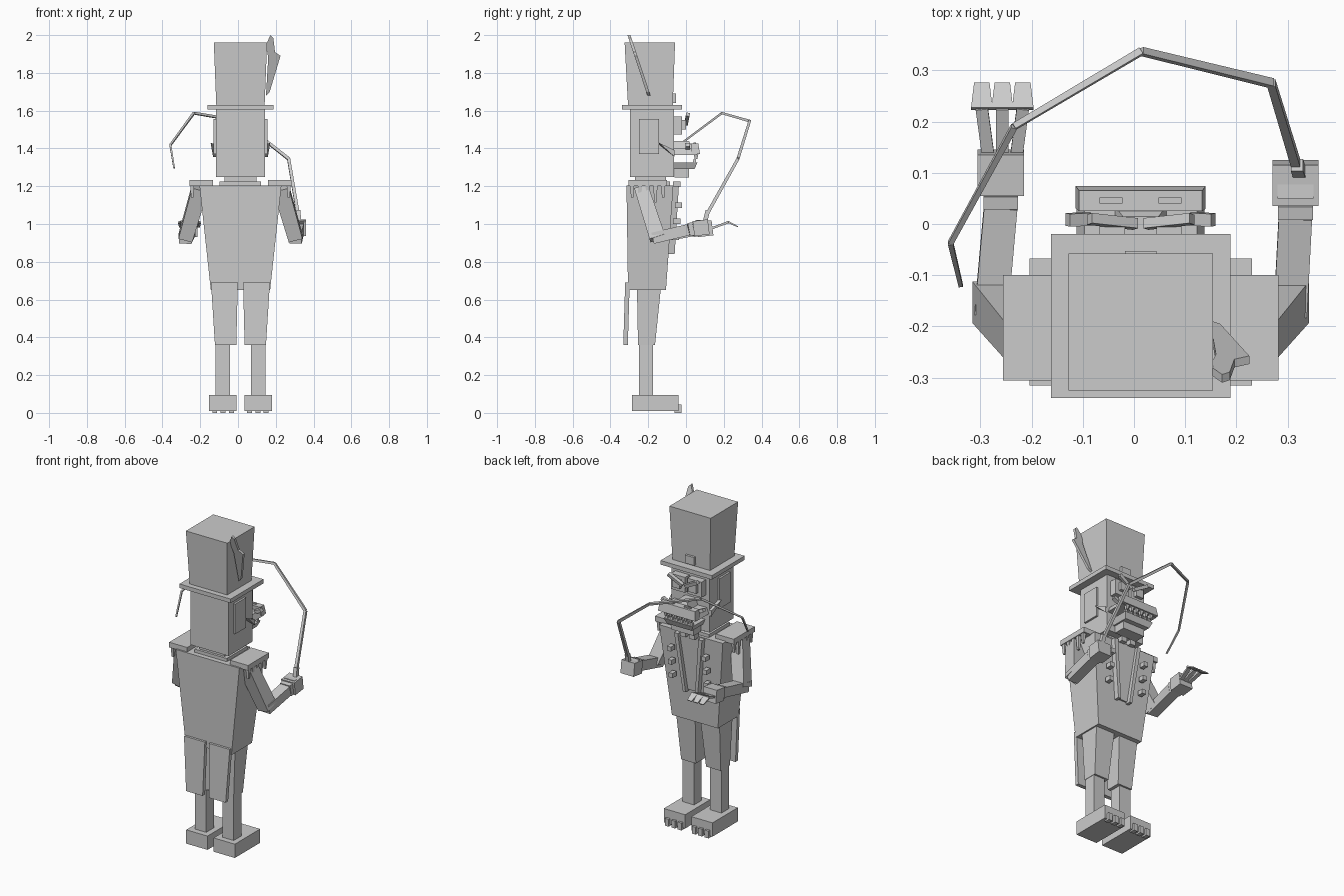
import bpy, bmesh
from mathutils import Vector

if "Cube" in bpy.data.objects:
    bpy.data.objects.remove(bpy.data.objects["Cube"])

GREY = (0.6, 0.6, 0.6, 1)
mat = bpy.data.materials.new("plain grey")
mat.use_nodes = True
mat.diffuse_color = GREY
mat.node_tree.nodes["Principled BSDF"].inputs["Base Color"].default_value = GREY
CX = 0.013  # body centre line


def finish(name, bm):
    bmesh.ops.recalc_face_normals(bm, faces=bm.faces)
    me = bpy.data.meshes.new(name)
    bm.to_mesh(me)
    bm.free()
    me.materials.append(mat)
    ob = bpy.data.objects.new(name, me)
    bpy.context.collection.objects.link(ob)
    return ob


def loft(name, low, high):
    """Solid between two matching loops of points."""
    bm = bmesh.new()
    a = [bm.verts.new(p) for p in low]
    b = [bm.verts.new(p) for p in high]
    bm.faces.new(a)
    bm.faces.new(b)
    for i in range(len(a)):
        j = (i + 1) % len(a)
        bm.faces.new((a[i], a[j], b[j], b[i]))
    return finish(name, bm)


def rect(x0, x1, y0, y1, z):
    return [(x0, y0, z), (x1, y0, z), (x1, y1, z), (x0, y1, z)]


def block(name, x, y, z, top_x=None, top_y=None):
    """Box, tapered when the top spans are given."""
    return loft(name, rect(*x, *y, z[0]), rect(*(top_x or x), *(top_y or y), z[1]))


def beam(name, p, q, w, d, w2=None, d2=None):
    """Square bar from p to q, w across x and d across the other way."""
    p, q = Vector(p), Vector(q)
    axis = (q - p).normalized()
    side = Vector((1, 0, 0)) - axis * axis.x
    side.normalize()
    up = axis.cross(side)
    ring = lambda c, a, b: [c + side * a * i / 2 + up * b * j / 2
                            for i, j in ((-1, -1), (1, -1), (1, 1), (-1, 1))]
    return loft(name, ring(p, w, d), ring(q, w2 or w, d2 or d))


def span(s, inner, outer):
    """X span on one side of the centre line."""
    return tuple(sorted((CX + s * inner, CX + s * outer)))


def mid(half):
    return (CX - half, CX + half)


# Hat
block("hat_brim", mid(0.175), (-0.34, -0.02), (1.605, 1.63))
block("hat_crown", mid(0.128), (-0.307, -0.07), (1.63, 1.96), mid(0.141), (-0.325, -0.058))
block("hat_badge", mid(0.031), (-0.08, -0.053), (1.64, 1.69))
feather = [(.148, 1.68), (.168, 1.7), (.225, 1.89), (.196, 1.91), (.187, 1.985),
           (.172, 2.0), (.148, 1.95), (.16, 1.88)]
lean = lambda x, z, off: (x, -0.196 - (z - 1.68) * 0.33 + off, z)
loft("hat_feather", [lean(x, z, -0.008) for x, z in feather],
     [lean(x, z, 0.008) for x, z in feather])

# Head and neck
block("head", mid(0.13), (-0.296, -0.063), (1.25, 1.605))
block("neck", mid(0.085), (-0.27, -0.106), (1.2, 1.25))
block("collar", mid(0.11), (-0.285, -0.085), (1.2, 1.225))

# Muzzle and jaw
block("upper_jaw", mid(0.125), (-0.07, 0.06), (1.365, 1.40), mid(0.11), (-0.07, 0.035))
block("muzzle_front", mid(0.127), (0.03, 0.074), (1.37, 1.425), mid(0.12), (0.025, 0.065))
block("muzzle_bridge", mid(0.05), (-0.07, 0.035), (1.4, 1.44), mid(0.035), (-0.07, 0.015))
block("lower_jaw", mid(0.085), (-0.07, 0.045), (1.29, 1.325), mid(0.10), (-0.07, 0.06))
block("chin", mid(0.075), (-0.06, 0.015), (1.245, 1.295))
for i in range(6):
    x = CX + (i - 2.5) * 0.034
    block("lower_tooth", (x - .01, x + .01), (0.035, 0.055), (1.32, 1.345),
          (x - .006, x + .006), (0.04, 0.052))
    block("upper_tooth", (x - .006, x + .006), (0.045, 0.06), (1.345, 1.372),
          (x - .011, x + .011), (0.042, 0.066))

for s, side in ((-1, "right"), (1, "left")):
    # Face details
    block(side + "_head_panel", span(s, 0.12, 0.142), (-0.249, -0.143), (1.37, 1.555))
    block(side + "_eye_frame", span(s, 0.008, 0.104), (-0.07, -0.02), (1.475, 1.57))
    beam(side + "_eye", (CX + s * .056, -0.03, 1.525), (CX + s * .056, 0.0, 1.525), .05, .05)
    block(side + "_nostril", span(s, 0.035, 0.08), (0.04, 0.052), (1.42, 1.432))
    beam(side + "_brow", (CX + s * .01, 0.0, 1.53), (CX + s * .1, 0.01, 1.58), .02, .02)
    beam(side + "_whisker", (CX + s * .1, 0.01, 1.4), (CX + s * .142, 0.008, 1.42), .02, .025)
    loft(side + "_cheek", [(CX + s * .13, -.142, 1.42), (CX + s * .13, -.06, 1.355),
                           (CX + s * .13, -.06, 1.39)],
         [(CX + s * .158, -.142, 1.43), (CX + s * .145, -.06, 1.355),
          (CX + s * .145, -.06, 1.39)])

    # Bow, lapels and coat buttons
    block(side + "_bow", span(s, 0.012, 0.05), (-0.07, -0.03), (1.195, 1.225))
    loft(side + "_lapel", [(CX + s * x, y, .84) for x, y in
                           ((.032, -.105), (.05, -.105), (.05, -.06), (.032, -.06))],
         [(CX + s * x, y, 1.2) for x, y in
          ((.07, -.07), (.095, -.07), (.095, -.038), (.07, -.038))])
    for i in range(3):
        z = 0.93 + i * 0.085
        y = -0.08 + (z - 0.69) * 0.1
        block(side + "_button", span(s, .105, .132), (y - .02, y + .018), (z - .014, z + .014))

    # Shoulder pad with hanging fringe
    block(side + "_shoulder_pad", span(s, 0.146, 0.269), (-0.305, -0.10), (1.2, 1.232))
    for i in range(5):
        y = -0.285 + i * 0.041
        drop = 0.06 + 0.025 * (i % 2)
        block(side + "_fringe", span(s, .25, .262), (y - .006, y + .006),
              (1.2 - drop, 1.2), span(s, .245, .265), (y - .011, y + .011))

    # Coat tail and leg
    block(side + "_coat_tail", span(s, 0.022, 0.135), (-0.332, -0.308), (0.36, 0.69),
          span(s, 0.014, 0.156), (-0.322, -0.298))
    block(side + "_thigh", span(s, 0.035, 0.135), (-0.254, -0.164), (0.36, 0.69),
          span(s, 0.016, 0.15), (-0.26, -0.13))
    block(side + "_shin", span(s, 0.055, 0.133), (-0.25, -0.175), (0.09, 0.37))
    block(side + "_foot", span(s, 0.021, 0.166), (-0.286, -0.04), (0.01, 0.095))
    for i in range(3):
        x = 0.048 + i * 0.044
        block(side + "_toe", span(s, x - .013, x + .013), (-0.06, -0.025), (0, 0.045))

    # Arm
    elbow = Vector((CX + s * 0.292, -0.15, 0.925))
    wrist = Vector((s * 0.315, 0.015, 0.97)) if s > 0 else Vector((-0.26, 0.035, 0.965))
    beam(side + "_upper_arm", (CX + s * .215, -0.235, 1.19), elbow, .085, .075, .075, .085)
    beam(side + "_forearm", elbow + Vector((0, -.025, 0)), wrist, .065, .06)
    hand = wrist + Vector((0, 0.025, 0.005))
    beam(side + "_cuff", wrist, hand, .068, .07)
    beam(side + "_hand", hand, hand + Vector((0, 0.08, 0.01)), .09, .08)

# Torso with shirt front
block("torso", mid(0.157), (-0.307, -0.106), (0.65, 1.205), mid(0.217), (-0.315, -0.067))
block("shirt_front", mid(0.032), (-0.15, -0.083), (0.85, 1.2), mid(0.07), (-0.15, -0.056))

# Fingers of the open hand
for i in (-1, 0, 1):
    knuckle = (-0.257 + i * 0.027, 0.13, 0.975)
    tip = (-0.257 + i * 0.04, 0.225, 1.01)
    beam("finger", knuckle, tip, .024, .012)
    beam("finger_tip", tip, (tip[0], 0.275, 0.985), .042, .01, .03, .006)

# Whip
block("left_thumb_grip", (0.28, 0.35), (0.05, 0.11), (0.99, 1.02))
beam("whip_handle", (0.328, 0.085, 0.95), (0.318, 0.115, 1.07), .024, .024)
path = [(.318, .11, 1.05), (.268, .275, 1.345), (.014, .337, 1.545),
        (-.234, .19, 1.587), (-.358, -.037, 1.418), (-.338, -.12, 1.296)]
for i, (p, q) in enumerate(zip(path, path[1:])):
    t = 0.018 - i * 0.002
    beam("whip_segment", p, q, t, t, t - .002, t - .002)
